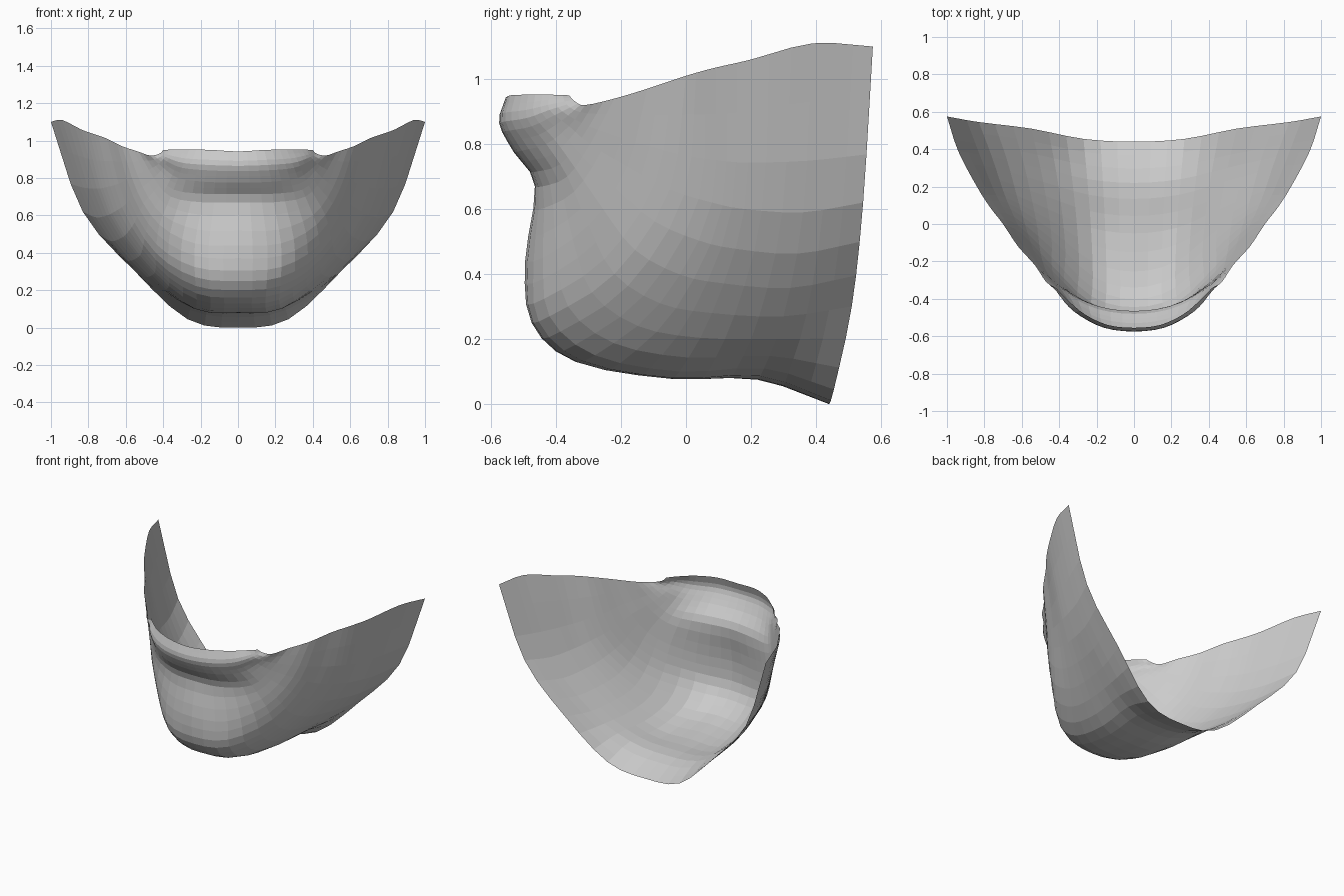
import bpy
from mathutils import Vector

if "Cube" in bpy.data.objects:
    bpy.data.objects.remove(bpy.data.objects["Cube"])

# Rings running from the lip edge (first) to the open back edge (last).
# Each ring: centre (y, z), then four (x, y, z) points out to the top edge.
RINGS = [
    ((-.555, .942), (.14, -.54, .95), (.26, -.485, .952), (.34, -.42, .952), (.40, -.36, .95)),    # lip edge
    ((-.575, .865), (.16, -.555, .87), (.29, -.49, .88), (.37, -.42, .905), (.42, -.34, .93)),     # lip bulge
    ((-.53, .775), (.18, -.505, .78), (.32, -.43, .80), (.40, -.36, .855), (.47, -.31, .92)),      # under lip
    ((-.465, .67), (.19, -.44, .67), (.36, -.365, .70), (.45, -.295, .80), (.53, -.22, .94)),      # groove
    ((-.495, .44), (.23, -.44, .45), (.42, -.30, .55), (.54, -.18, .73), (.62, -.12, .97)),        # chin
    ((-.475, .25), (.23, -.42, .27), (.44, -.22, .40), (.60, -.05, .66), (.70, 0, 1.01)),
    ((-.34, .13), (.22, -.28, .15), (.44, -.08, .31), (.66, .08, .62), (.77, .09, 1.035)),         # under chin
    ((-.05, .08), (.23, -.02, .10), (.46, .08, .28), (.70, .18, .60), (.84, .20, 1.06)),
    ((.22, .075), (.25, .24, .11), (.50, .30, .27), (.76, .36, .59), (.94, .39, 1.11)),
    ((.44, 0), (.27, .455, .045), (.55, .51, .30), (.83, .545, .62), (1.0, .575, 1.10)),           # back edge
]


def spline(pts, steps):
    """Catmull-Rom curve through the points."""
    p = [pts[0] * 2 - pts[1]] + pts + [pts[-1] * 2 - pts[-2]]
    out = []
    for i in range(1, len(p) - 2):
        a, b, c, d = p[i - 1:i + 3]
        for k in range(steps):
            t = k / steps
            out.append((b * 2 + (c - a) * t + (a * 2 - b * 5 + c * 4 - d) * t ** 2
                        + (b * 3 - a - c * 3 + d) * t ** 3) / 2)
    return out + [pts[-1]]


# Mirror each ring, then smooth across and along
rows = []
for centre, *side in RINGS:
    right = [Vector(p) for p in side]
    left = [Vector((-p.x, p.y, p.z)) for p in reversed(right)]
    rows.append(spline(left + [Vector((0, *centre))] + right, 3))
columns = [spline(list(col), 3) for col in zip(*rows)]
grid = list(zip(*columns))

# Jaw sheet: one open surface of flat quads
w = len(grid[0])
verts = [(p.x, p.y, max(p.z, 0)) for row in grid for p in row]
faces = [(i * w + j, (i + 1) * w + j, (i + 1) * w + j + 1, i * w + j + 1)
         for i in range(len(grid) - 1) for j in range(w - 1)]
mesh = bpy.data.meshes.new("lower_jaw")
mesh.from_pydata(verts, [], faces)
mat = bpy.data.materials.new("plain grey")
mat.diffuse_color = (.6, .6, .6, 1)
mat.use_nodes = True
mat.node_tree.nodes["Principled BSDF"].inputs["Base Color"].default_value = mat.diffuse_color
mesh.materials.append(mat)
jaw = bpy.data.objects.new("lower_jaw", mesh)
bpy.context.collection.objects.link(jaw)
